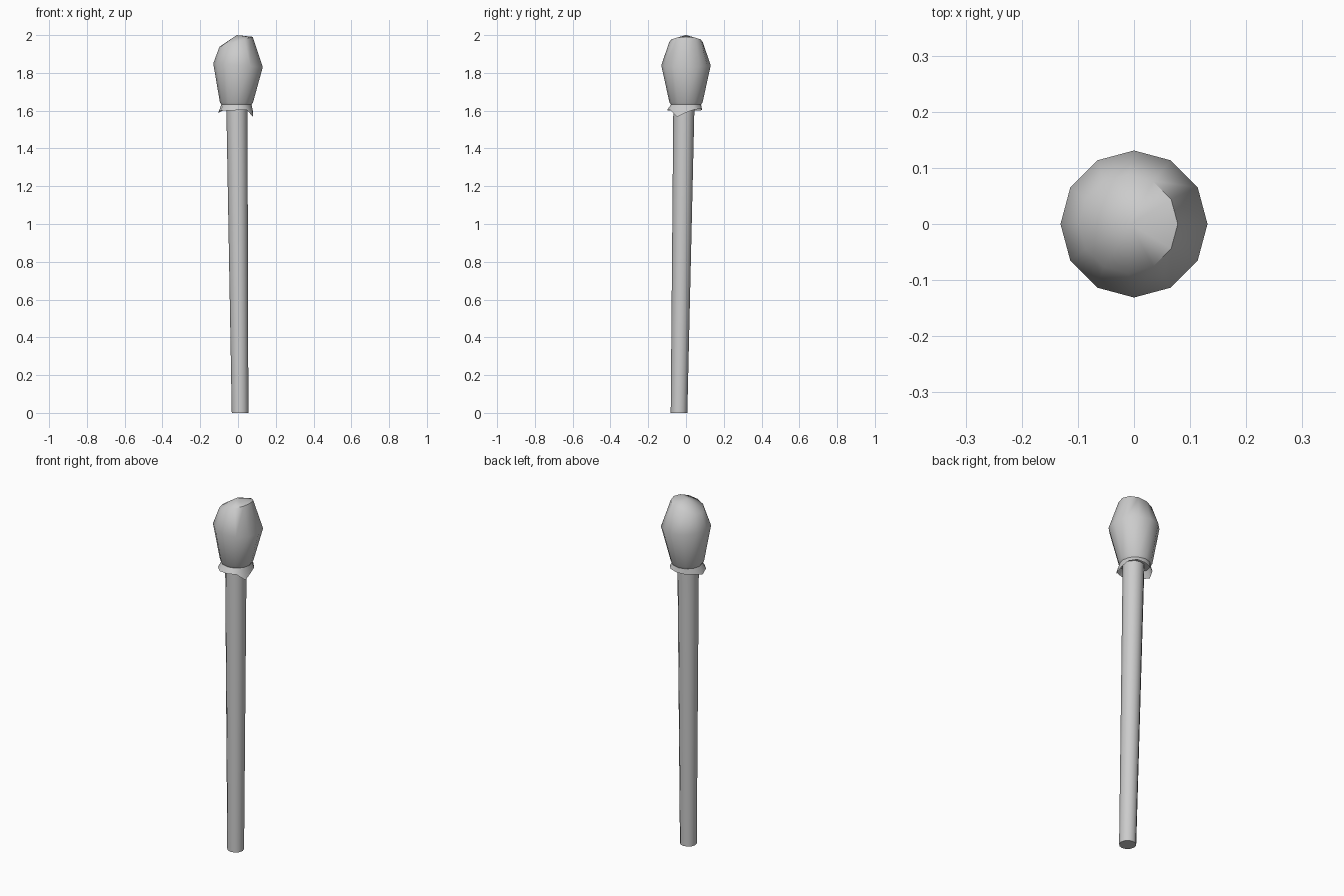
import bpy, bmesh, math

if "Cube" in bpy.data.objects:
    bpy.data.objects.remove(bpy.data.objects["Cube"])

N = 12


def ring(cx, cy, r, z, tilt=0.0):
    """12 points round a centre; tilt raises the +x side."""
    pts = []
    for i in range(N):
        a = 2 * math.pi * i / N
        pts.append((cx + r * math.cos(a), cy + r * math.sin(a), z + tilt * math.cos(a)))
    return pts


def loft(name, rings, bottom=None, top=None, angle=60):
    """Skin rings from bottom to top, closing with a centre point where given."""
    bm = bmesh.new()
    vs = [[bm.verts.new(p) for p in r] for r in rings]
    for lo, hi in zip(vs, vs[1:]):
        for i in range(N):
            j = (i + 1) % N
            bm.faces.new((lo[i], lo[j], hi[j], hi[i]))
    for loop, point, flip in ((vs[0], bottom, True), (vs[-1], top, False)):
        if point:
            c = bm.verts.new(point)
            for i in range(N):
                a, b = loop[i], loop[(i + 1) % N]
                bm.faces.new((b, a, c) if flip else (a, b, c))
    me = bpy.data.meshes.new(name)
    bm.to_mesh(me)
    bm.free()
    ob = bpy.data.objects.new(name, me)
    bpy.context.collection.objects.link(ob)
    bpy.ops.object.select_all(action='DESELECT')
    ob.select_set(True)
    bpy.context.view_layer.objects.active = ob
    bpy.ops.object.shade_smooth_by_angle(angle=math.radians(angle))
    return ob


# Slightly leaning, tapered handle
loft("handle",
     [ring(0.011, -0.037, 0.044, 0.0), ring(-0.006, -0.011, 0.056, 1.63)],
     bottom=(0.011, -0.037, 0.0), top=(-0.006, -0.011, 1.63))

# Faceted bulb head with a slanted crown
loft("head",
     [ring(-0.008, 0, 0.078, 1.628),
      ring(-0.008, 0, 0.088, 1.645),
      ring(0, 0, 0.131, 1.84, -0.01),
      ring(-0.01, 0, 0.088, 1.965, 0.026)],
     bottom=(-0.008, 0, 1.628), top=(-0.006, 0, 2.0))

# Ragged cloth skirt under the head: (radius, height) per corner
hem = [(.08, 1.59), (.085, 1.605), (.088, 1.61), (.085, 1.605), (.085, 1.60), (.095, 1.60),
       (.105, 1.588), (.105, 1.60), (.105, 1.60), (.10, 1.603), (.095, 1.603), (.092, 1.567)]
edge = []
for i, (r, z) in enumerate(hem):
    a = 2 * math.pi * i / N
    edge.append((r * math.cos(a), r * math.sin(a), z))
loft("skirt", [edge, ring(-0.008, 0, 0.08, 1.632)])
